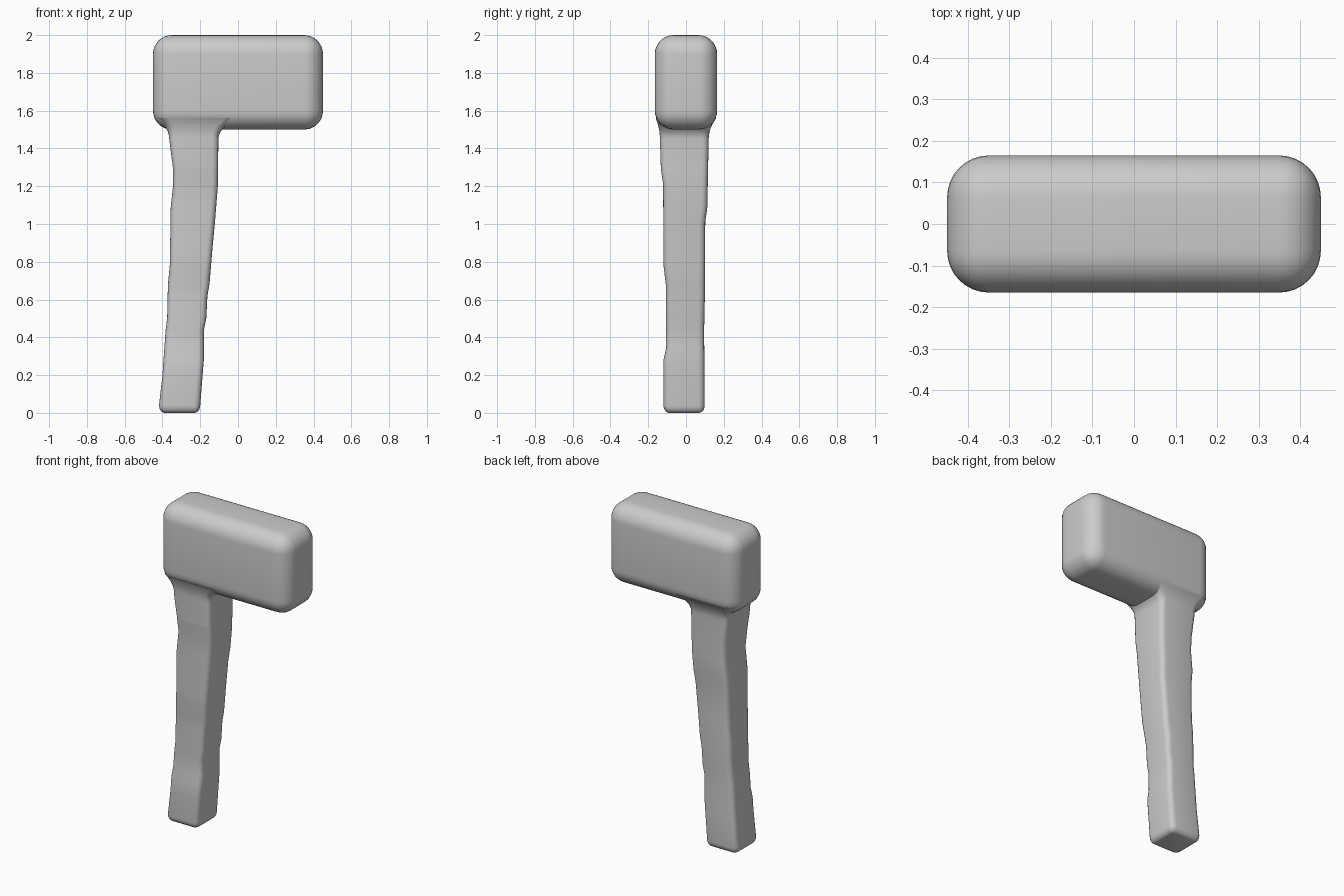
import bpy, bmesh, math

if "Cube" in bpy.data.objects:
    bpy.data.objects.remove(bpy.data.objects["Cube"])

grey = bpy.data.materials.new("plain grey")
grey.diffuse_color = (0.6, 0.6, 0.6, 1)
grey.use_nodes = True
grey.node_tree.nodes["Principled BSDF"].inputs["Base Color"].default_value = grey.diffuse_color


def add_object(name, bm, angle):
    bmesh.ops.recalc_face_normals(bm, faces=bm.faces)
    mesh = bpy.data.meshes.new(name)
    bm.to_mesh(mesh)
    bm.free()
    mesh.materials.append(grey)
    ob = bpy.data.objects.new(name, mesh)
    bpy.context.collection.objects.link(ob)
    bpy.ops.object.select_all(action='DESELECT')
    bpy.context.view_layer.objects.active = ob
    ob.select_set(True)
    bpy.ops.object.shade_smooth_by_angle(angle=math.radians(angle))
    return ob


# Hammer head: a block with generously rounded edges
bm = bmesh.new()
bmesh.ops.create_cube(bm, size=1)
for v in bm.verts:
    v.co.x *= 0.90
    v.co.y *= 0.33
    v.co.z = v.co.z * 0.50 + 1.75
bmesh.ops.bevel(bm, geom=bm.edges[:], offset=0.1, segments=8,
                profile=0.5, affect='EDGES', clamp_overlap=True)
add_object("hammer_head", bm, 50)

# Handle outline edges as (height, position) points, with a carved wobble
LEFT = [(0.04, -.418), (0.2, -.40), (0.44, -.383), (0.5, -.375), (0.68, -.371),
        (0.78, -.361), (1.09, -.356), (1.21, -.343), (1.3, -.345), (1.45, -.364)]
RIGHT = [(0.04, -.20), (0.28, -.181), (0.44, -.18), (0.5, -.168), (0.62, -.162),
         (0.68, -.151), (0.85, -.137), (1.01, -.122), (1.21, -.106), (1.45, -.104)]
FRONT = [(0.04, -.119), (0.28, -.119), (0.34, -.106), (0.68, -.107), (0.78, -.119),
         (1.21, -.121), (1.29, -.133), (1.45, -.138)]
BACK = [(0.04, .099), (0.44, .096), (0.62, .10), (1.01, .102), (1.09, .113), (1.45, .12)]


def at(points, z):
    """Straight-line reading of an outline at height z."""
    for (z0, a), (z1, b) in zip(points, points[1:]):
        if z <= z1:
            return a + (b - a) * max(0, z - z0) / (z1 - z0)
    return points[-1][1]


def ring(bm, z, grow, r, steps=4):
    """Rounded rectangle at height z, each side moved out by grow."""
    x0, x1, y0, y1 = (at(p, z) + s * g for p, s, g in
                      zip((LEFT, RIGHT, FRONT, BACK), (-1, 1, -1, 1), grow))
    verts = []
    for k, (cx, cy) in enumerate([(x1 - r, y1 - r), (x0 + r, y1 - r),
                                  (x0 + r, y0 + r), (x1 - r, y0 + r)]):
        for i in range(steps + 1):
            a = math.pi / 2 * (k + i / steps)
            verts.append(bm.verts.new((cx + r * math.cos(a), cy + r * math.sin(a), z)))
    return verts


bm = bmesh.new()
rings = []
# Rounded foot
for i in range(5):
    a = math.pi / 2 * i / 5
    inset = -0.03 * (1 - math.sin(a))
    rings.append(ring(bm, 0.04 * (1 - math.cos(a)), [inset] * 4, 0.032 + inset * 0.6))
# Shaft
heights = sorted({z for line in (LEFT, RIGHT, FRONT, BACK) for z, _ in line})
for z in heights:
    rings.append(ring(bm, z, [0] * 4, 0.032))
# Flare blending into the head
for i in range(1, 7):
    t = i / 6
    f = t * t
    rings.append(ring(bm, 1.45 + 0.11 * t, [0.06 * f, 0.10 * f, 0.022 * f, 0.04 * f],
                      0.032 + 0.025 * t))

for low, high in zip(rings, rings[1:]):
    n = len(low)
    for i in range(n):
        j = (i + 1) % n
        bm.faces.new((low[i], low[j], high[j], high[i]))
bm.faces.new(rings[0][::-1])
bm.faces.new(rings[-1])
add_object("handle", bm, 50)
